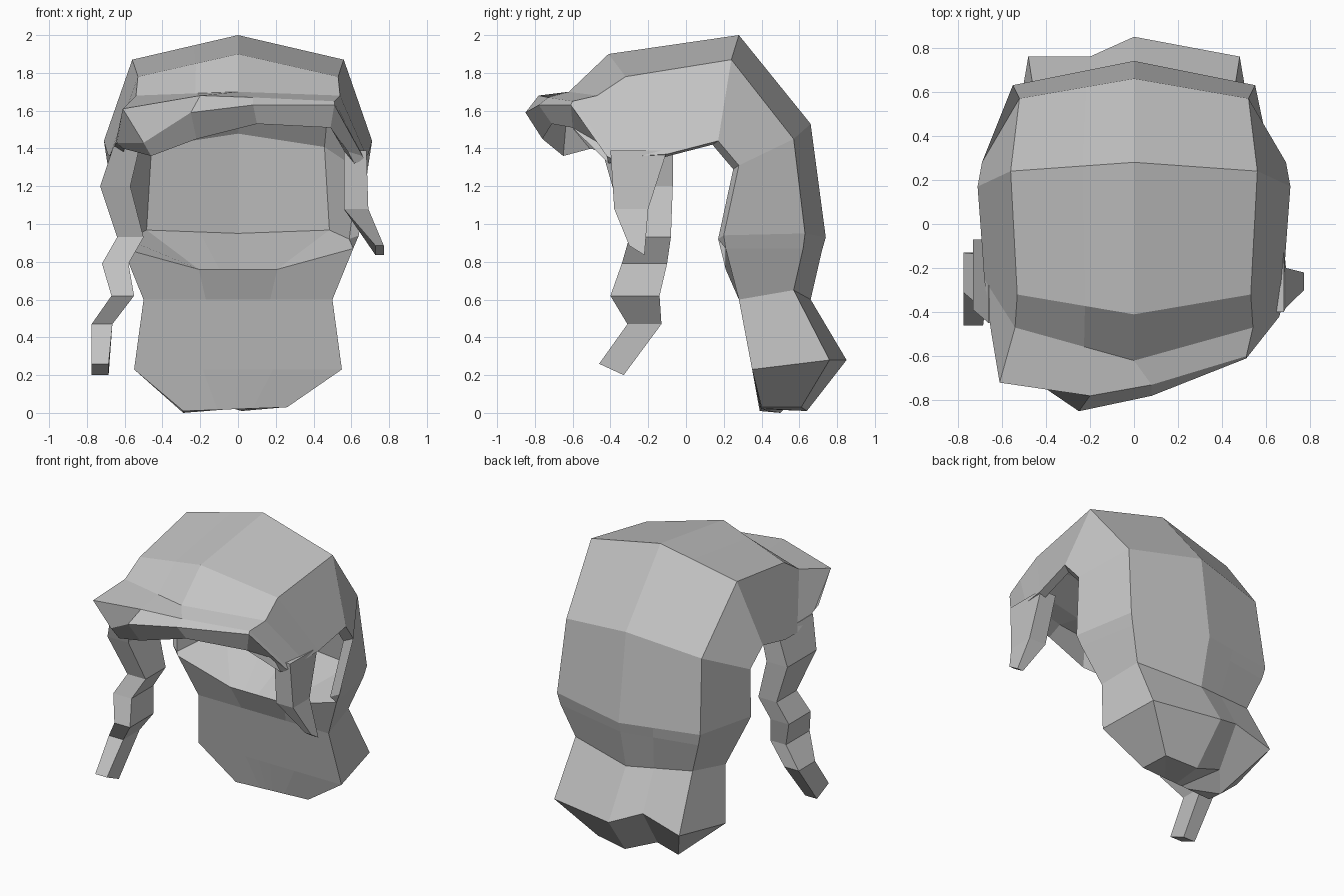
import bpy
import bmesh
from mathutils import Vector

default_cube = bpy.data.objects.get("Cube")
if default_cube:
    bpy.data.objects.remove(default_cube, do_unlink=True)

# One plain grey material for all hair parts
hair_grey = bpy.data.materials.new("hair_grey")
hair_grey.use_nodes = True
grey = (0.55, 0.55, 0.55, 1)
hair_grey.diffuse_color = grey
hair_grey.node_tree.nodes["Principled BSDF"].inputs["Base Color"].default_value = grey


def finish(name, bm):
    """Turn a bmesh into a flat shaded object."""
    bmesh.ops.recalc_face_normals(bm, faces=bm.faces)
    mesh = bpy.data.meshes.new(name)
    bm.to_mesh(mesh)
    bm.free()
    mesh.materials.append(hair_grey)
    part = bpy.data.objects.new(name, mesh)
    bpy.context.collection.objects.link(part)
    return part


def loft(bm, sections):
    """Join closed point loops one after another and return the vertex rings."""
    rings = [[bm.verts.new(point) for point in section] for section in sections]
    for ring, following in zip(rings, rings[1:]):
        count = len(ring)
        for i in range(count):
            j = (i + 1) % count
            bm.faces.new((ring[i], ring[j], following[j], following[i]))
    return rings


def mirror_x(point):
    return (-point[0], point[1], point[2])


def full_row(hem, edge, ridge, notch=None):
    """Complete a half row; the notch column runs right of the ridge."""
    if notch is None:
        notch = Vector(mirror_x(edge)).lerp(Vector(ridge), 0.58)
    return [mirror_x(hem), mirror_x(edge), notch, ridge, edge, hem]


def inside_hood(row):
    """Offset a row towards the middle of the head; hems stay thin."""
    middle = Vector((0, 0, 1.1))
    inner = [middle + (Vector(point) - middle) * 0.88 for point in row]
    for end in (0, -1):
        x, y, z = row[end]
        inner[end] = Vector((x * 0.92, y - 0.03, z - 0.02))
    return inner


def inside_neck(row, drop):
    """Close the neck with a flat front between its two hems."""
    left, right = Vector(row[0]), Vector(row[-1])
    sunk = Vector((0, 0, drop))
    front = [left.lerp(right, t) - sunk for t in (.33, .42, .5, .67)]
    return [left] + front + [right]


# Swept fringe, from its lower lip to its upper edge
fringe_under = [(-.61, -.5, 1.4), (-.46, -.65, 1.36), (-.22, -.76, 1.45),
                (.1, -.71, 1.53), (.49, -.6, 1.51), (.56, -.42, 1.39)]
fringe_lip = [(-.64, -.54, 1.43), (-.5, -.68, 1.43), (-.25, -.85, 1.59),
              (.08, -.78, 1.63), (.51, -.61, 1.63), (.66, -.42, 1.36)]
fringe_top = [(-.65, -.48, 1.42), (-.61, -.72, 1.61), (-.2, -.78, 1.68),
              (.08, -.73, 1.67), (.51, -.6, 1.65), (.67, -.38, 1.34)]
forehead = full_row((.68, -.25, 1.36), (.54, -.47, 1.68), (0, -.62, 1.7))

# Hood rows over the crown: hem, edge, ridge
hood = [
    full_row((.69, -.1, 1.37), (.53, -.32, 1.78), (0, -.41, 1.9)),
    full_row((.71, .17, 1.44), (.56, .24, 1.87), (0, .28, 2)),
    full_row((.69, .28, 1.31), (.52, .57, 1.45), (0, .66, 1.53)),
    full_row((.64, .2, .94), (.55, .63, .95), (0, .74, .93)),
]

# Solid neck rows down to the notched tail
neck = [
    full_row((.61, .21, .87), (.53, .62, .87), (0, .72, .86)),
    full_row((.5, .28, .6), (.45, .57, .65), (0, .66, .6)),
    full_row((.55, .35, .23), (.48, .76, .28), (0, .85, .28), (-.2, .76, .36)),
    [(-.29, .39, .01), (-.29, .5, 0), (-.2, .6, .1),
     (.02, .64, .01), (.25, .61, .03), (.26, .4, .03)],
]

# Hair shell: outer and inner rows form one closed loop per section
outer_rows = [fringe_lip, fringe_top, forehead] + hood + neck
inner_rows = [fringe_under]
inner_rows += [inside_hood(row) for row in [fringe_top, forehead] + hood]
inner_rows += [inside_neck(row, drop) for row, drop in zip(neck, (.11, 0, 0, 0))]

shell = bmesh.new()
sections = [list(outer) + list(reversed(inner))
            for outer, inner in zip(outer_rows, inner_rows)]
rings = loft(shell, sections)
for ring in (rings[0], rings[-1]):
    for i in range(len(fringe_lip) - 1):
        shell.faces.new((ring[i], ring[i + 1], ring[-2 - i], ring[-1 - i]))
finish("hair_shell", shell)


def add_lock(name, path, tip_tilt):
    """Four sided strand; each step is a centre and its half width and depth."""
    bm = bmesh.new()
    corners = ((-1, -1), (1, -1), (1, 1), (-1, 1))
    sections = [[Vector((x + sx * width, y + sy * depth, z)) for sx, sy in corners]
                for (x, y, z), width, depth in path]
    for point, (sx, sy) in zip(sections[-1], corners):
        point.z -= sy * tip_tilt
    rings = loft(bm, sections)
    bm.faces.new(rings[0])
    bm.faces.new(rings[-1])
    return finish(name, bm)


# Short strand in front of the left ear
add_lock("left_lock", [
    ((.62, -.25, 1.39), .06, .15),
    ((.625, -.29, 1.08), .065, .09),
    ((.75, -.26, .86), .022, .04),
], 0.025)

# Long crooked strand on the right
add_lock("right_lock", [
    ((-.59, -.26, 1.41), .07, .19),
    ((-.65, -.23, 1.2), .08, .16),
    ((-.57, -.19, .93), .07, .11),
    ((-.65, -.22, .79), .07, .12),
    ((-.61, -.27, .62), .06, .13),
    ((-.72, -.22, .47), .055, .09),
    ((-.73, -.395, .23), .045, .065),
], 0.03)
